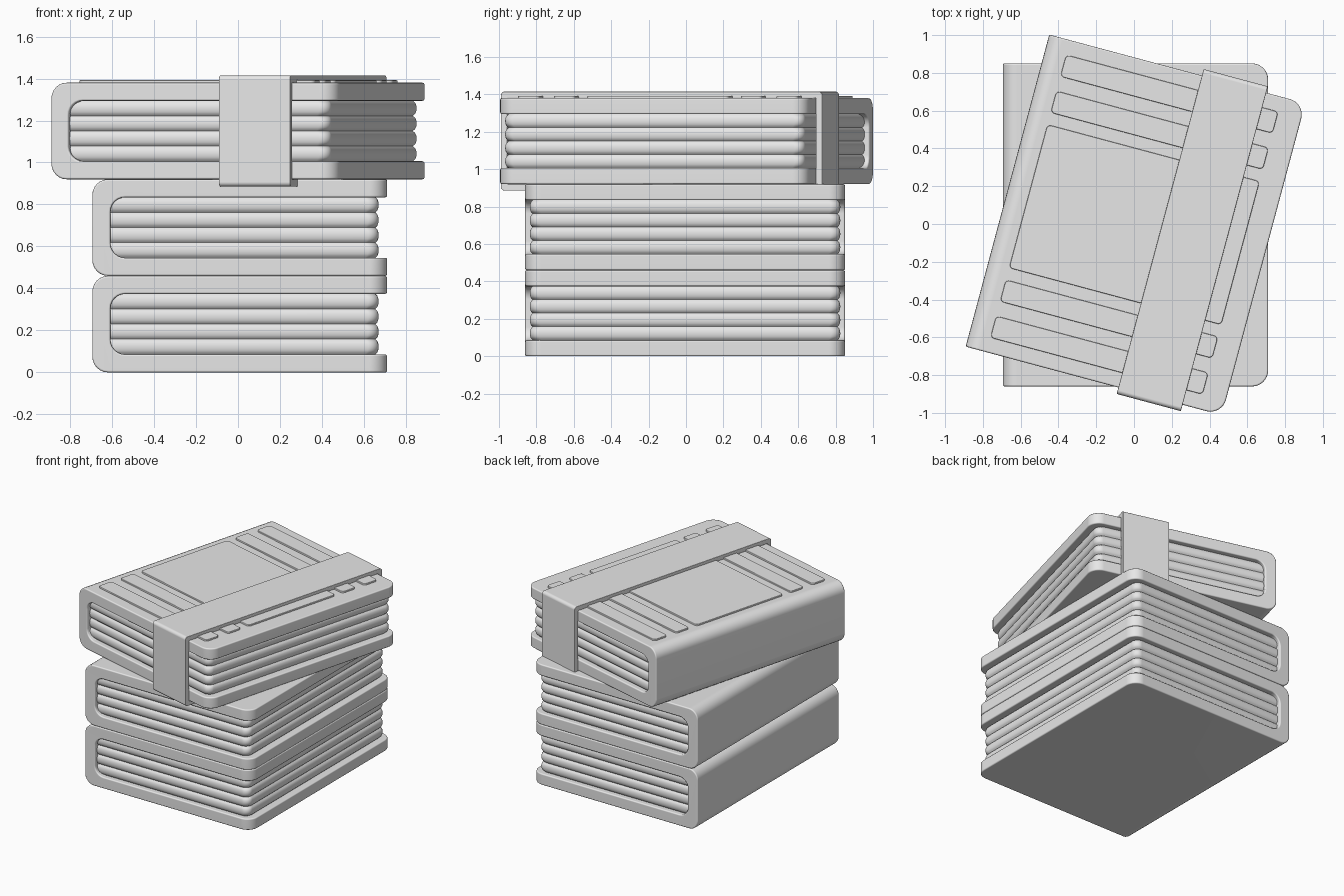
import bpy, bmesh, math
from mathutils import Vector

cube = bpy.data.objects.get("Cube")
if cube:
    bpy.data.objects.remove(cube, do_unlink=True)

grey = bpy.data.materials.new("light_grey")
grey.use_nodes = True
grey.diffuse_color = (0.8, 0.8, 0.8, 1)
grey.node_tree.nodes["Principled BSDF"].inputs["Base Color"].default_value = (0.8, 0.8, 0.8, 1)

# Shared book dimensions
HALF_W, HALF_L, H = 0.702, 0.855, 0.46
BOARD = 0.086
CENTRE = (0.008, -0.005)
LAYERS = 4


def fillet(corners, steps=6):
    """Outline with right-angled corners (x, y, radius) rounded off."""
    out = []
    for i, (x, y, r) in enumerate(corners):
        p = Vector((x, y))
        if r == 0:
            out.append(p)
            continue
        d1 = (Vector(corners[i - 1][:2]) - p).normalized()
        d2 = (Vector(corners[(i + 1) % len(corners)][:2]) - p).normalized()
        c = p + r * (d1 + d2)
        for k in range(steps + 1):
            a = math.pi / 2 * k / steps
            out.append(c - r * (math.cos(a) * d2 + math.sin(a) * d1))
    return out


def rounded_rect(x0, x1, y0, y1, r):
    return fillet([(x0, y0, r), (x1, y0, r), (x1, y1, r), (x0, y1, r)])


def loft(rings, cyclic=False):
    """Skin a list of closed rings, capped unless cyclic."""
    bm = bmesh.new()
    loops = [[bm.verts.new(p) for p in ring] for ring in rings]
    pairs = list(zip(loops, loops[1:]))
    if cyclic:
        pairs.append((loops[-1], loops[0]))
    else:
        bm.faces.new(loops[0])
        bm.faces.new(loops[-1])
    for a, b in pairs:
        for i in range(len(a)):
            j = (i + 1) % len(a)
            bm.faces.new((a[i], a[j], b[j], b[i]))
    return bm


def add_part(name, bm, z, turn, bevel=0.0):
    bmesh.ops.recalc_face_normals(bm, faces=bm.faces)
    mesh = bpy.data.meshes.new(name)
    bm.to_mesh(mesh)
    bm.free()
    mesh.materials.append(grey)
    ob = bpy.data.objects.new(name, mesh)
    bpy.context.collection.objects.link(ob)
    ob.location = (*CENTRE, z)
    ob.rotation_euler.z = turn
    bpy.ops.object.select_all(action='DESELECT')
    ob.select_set(True)
    bpy.context.view_layer.objects.active = ob
    if bevel:
        mod = ob.modifiers.new("soft_edges", 'BEVEL')
        mod.width = bevel
        mod.segments = 3
        mod.limit_method = 'ANGLE'
        mod.angle_limit = math.radians(40)
        bpy.ops.object.modifier_apply(modifier=mod.name)
    bpy.ops.object.shade_smooth_by_angle(angle=math.radians(35))
    ob.modifiers.new("flat_shading", 'WEIGHTED_NORMAL').keep_sharp = True
    return ob


def add_cover(name, z, turn):
    # C-shaped section: two boards joined by a rounded spine
    inner = -HALF_W + BOARD
    profile = fillet([
        (HALF_W, 0, 0), (HALF_W, BOARD, 0),
        (inner, BOARD, 0.07), (inner, H - BOARD, 0.07),
        (HALF_W, H - BOARD, 0), (HALF_W, H, 0),
        (-HALF_W, H, 0.075), (-HALF_W, 0, 0.075)])
    bm = loft([[(p.x, y, p.y) for p in profile] for y in (-HALF_L, HALF_L)])
    # Round the fore-edge corners of both boards
    corners = [e for e in bm.edges
               if all(v.co.x > HALF_W - 0.001 for v in e.verts)
               and abs(e.verts[0].co.y - e.verts[1].co.y) < 0.001]
    bmesh.ops.bevel(bm, geom=corners, offset=0.085, segments=8,
                    profile=0.5, affect='EDGES')
    add_part(name, bm, z, turn, 0.009)


def add_pages(name, z, turn):
    # Stack of bulging sheaves, their spine side buried in the cover
    rings, steps = [], 8
    height = (H - 2 * BOARD) / LAYERS
    for k in range(LAYERS * steps + 1):
        t = 2 * (k % steps) / steps - 1
        d = 0.02 * (1 - math.sqrt(max(0, 1 - 0.94 * t * t)))
        outline = rounded_rect(-0.66, 0.662 - d, d - 0.83, 0.83 - d, 0.05)
        rings.append([(p.x, p.y, BOARD + height * k / steps) for p in outline])
    add_part(name, loft(rings), z, turn)


# Three stacked books, the top one turned
TURN = math.radians(-15)
for i, (label, turn) in enumerate((("bottom", 0), ("middle", 0), ("top", TURN))):
    add_cover(label + "_book_cover", i * H, turn)
    add_pages(label + "_book_pages", i * H, turn)

# Raised panels on the top book
TOP_Z = 2 * H


def add_panel(name, y0, y1):
    outline = rounded_rect(-0.588, 0.575, y0, y1, 0.022)
    bm = loft([[(p.x, p.y, h) for p in outline] for h in (H - 0.01, H + 0.012)])
    add_part(name, bm, TOP_Z, TURN, 0.004)


add_panel("centre_panel", -0.393, 0.393)
for side, s in (("back", 1), ("front", -1)):
    for place, a, b in (("inner", 0.458, 0.577), ("outer", 0.656, 0.775)):
        add_panel(f"{side}_{place}_strip", min(s * a, s * b), max(s * a, s * b))

# Strap wrapped around the top book
THICK = 0.035
outer = rounded_rect(-HALF_L - THICK, HALF_L + THICK, -THICK, H + THICK, 0.022)
inside = rounded_rect(-HALF_L, HALF_L, 0, H, 0.004)
U0, U1 = 0.135, 0.487
strap = loft([[(u, p.x, p.y) for p in ring] for u, ring in
              ((U0, outer), (U1, outer), (U1, inside), (U0, inside))], cyclic=True)
add_part("strap", strap, TOP_Z, TURN, 0.003)
